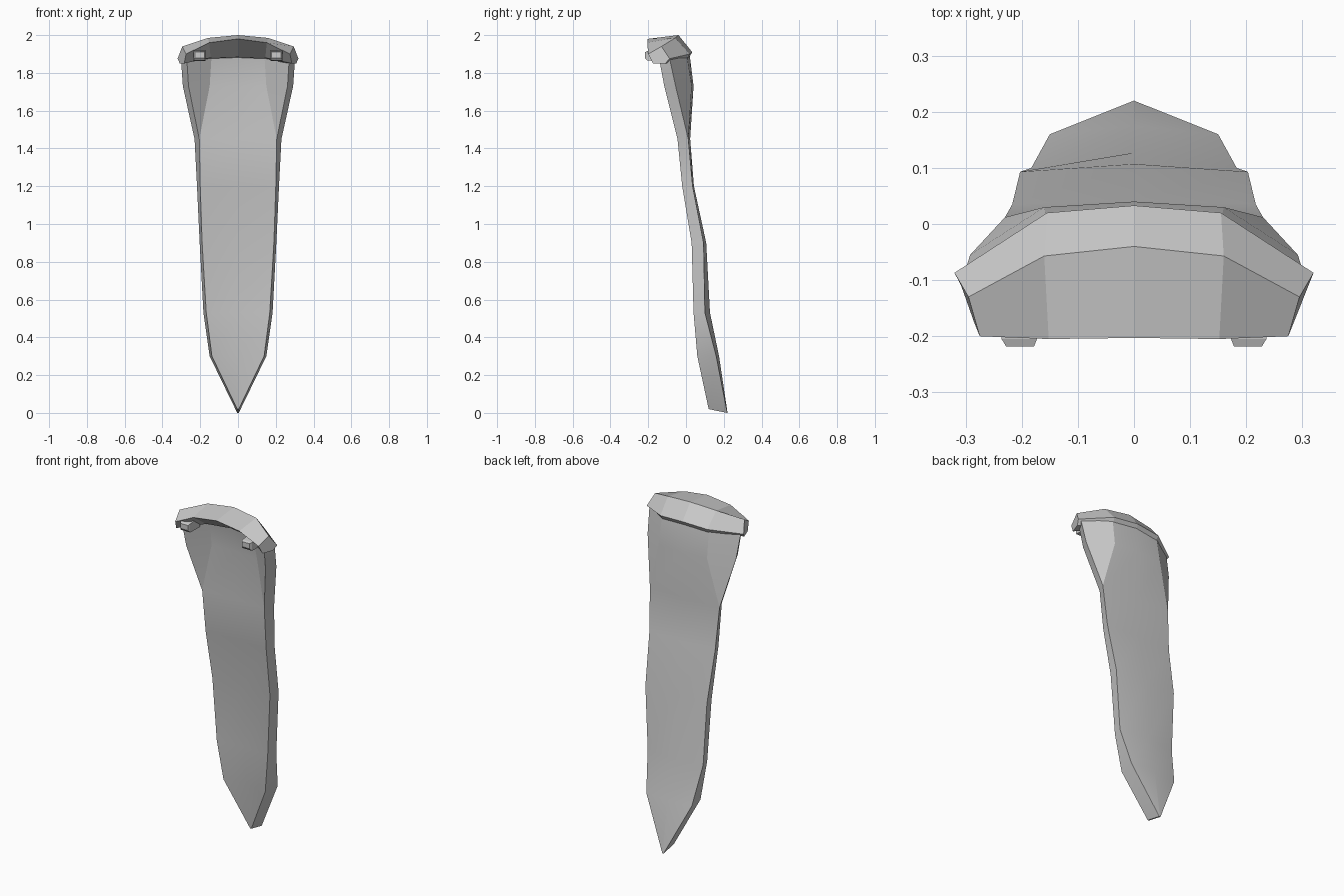
import bpy, bmesh, math

if "Cube" in bpy.data.objects:
    bpy.data.objects.remove(bpy.data.objects["Cube"])

grey = bpy.data.materials.new("light grey")
grey.diffuse_color = (0.60, 0.60, 0.60, 1)
grey.use_nodes = True
grey.node_tree.nodes["Principled BSDF"].inputs["Base Color"].default_value = grey.diffuse_color


def finish(name, bm, smooth=None):
    """Weld, orient and link a mesh as a named object."""
    bmesh.ops.remove_doubles(bm, verts=bm.verts, dist=0.0005)
    bmesh.ops.recalc_face_normals(bm, faces=bm.faces)
    mesh = bpy.data.meshes.new(name)
    bm.to_mesh(mesh)
    bm.free()
    mesh.materials.append(grey)
    obj = bpy.data.objects.new(name, mesh)
    bpy.context.collection.objects.link(obj)
    if smooth:
        bpy.ops.object.select_all(action='DESELECT')
        obj.select_set(True)
        bpy.context.view_layer.objects.active = obj
        bpy.ops.object.shade_smooth_by_angle(angle=math.radians(smooth))
    return obj


def loft(name, rings, smooth=None):
    """Skin a list of closed rings and cap both ends."""
    bm = bmesh.new()
    loops = [[bm.verts.new(p) for p in ring] for ring in rings]
    n = len(loops[0])
    for a, b in zip(loops, loops[1:]):
        for i in range(n):
            j = (i + 1) % n
            bm.faces.new((a[i], a[j], b[j], b[i]))
    bm.faces.new(loops[0])
    bm.faces.new(loops[-1])
    return finish(name, bm, smooth)


def arc(xe, ye, xm, ym, yc, z):
    """Five points across the cloth, mirrored about the centre."""
    return [(-xe, ye, z), (-xm, ym, z), (0, yc, z), (xm, ym, z), (xe, ye, z)]


# Cloth rows: z, back (edge x, edge y, mid x, mid y, centre y), then front
rows = [
    (1.89, (.303, -.09, .155, .005, .02), (.272, -.145, .14, -.065, -.05)),
    (1.73, (.292, -.055, .16, .03, .04), (.262, -.115, .15, -.035, -.02)),
    (1.45, (.23, .012, .23, .012, .022), (.205, -.045, .205, -.045, -.035)),
    (1.20, (.217, .035, .217, .035, .042), (.20, -.02, .20, -.02, -.015)),
    (0.90, (.203, .093, .203, .093, .107), (.19, .03, .19, .03, .045)),
    (0.53, (.183, .10, .183, .10, .127), (.168, .04, .168, .04, .06)),
    (0.30, (.15, .16, .15, .16, .175), (.138, .06, .138, .06, .085)),
    (0.00, (.004, .218, .002, .219, .22), (.004, .12, .002, .12, .12)),
]
rings = []
for z, back, front in rows:
    tip = 0.02 if z == 0 else 0
    rings.append(arc(*back, z) + arc(*front, z + tip)[::-1])
loft("cape_cloth", rings, 22)

# Collar sections on the right half: front edge, ridge, back, under back, under front
end = [(.275, -.20, 1.90), (.295, -.13, 1.94), (.32, -.087, 1.875),
       (.308, -.11, 1.85), (.285, -.175, 1.85)]
mid = [(.152, -.205, 1.96), (.16, -.057, 1.985), (.155, .02, 1.90),
       (.15, .0, 1.865), (.145, -.09, 1.88)]
centre = [(0, -.203, 1.98), (0, -.04, 2.0), (0, .033, 1.91),
          (0, .01, 1.87), (0, -.07, 1.885)]


def flip(ring):
    return [(-x, y, z) for x, y, z in ring]


loft("collar", [flip(end), flip(mid), centre, mid, end])

# Small tapered clips under the collar front
for side, label in ((-1, "left"), (1, "right")):
    def rect(x0, x1, y, z0, z1):
        return [(side * x, y, z) for x, z in ((x0, z0), (x1, z0), (x1, z1), (x0, z1))]
    loft(label + "_clip", [rect(.173, .236, -.11, 1.862, 1.925),
                           rect(.173, .236, -.205, 1.865, 1.915),
                           rect(.178, .228, -.218, 1.88, 1.91)])
